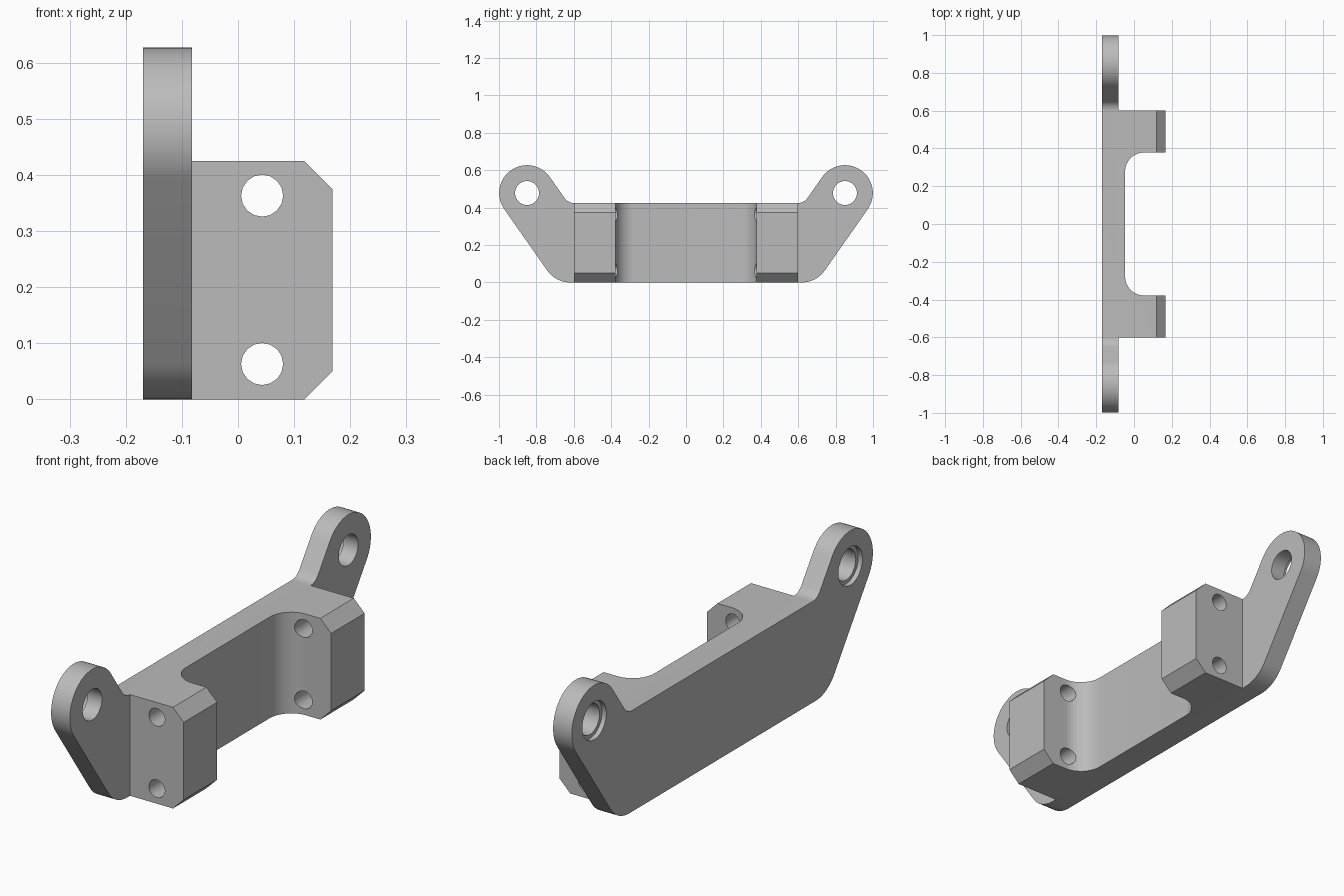
import bpy, bmesh
from math import sin, cos, pi, tan, radians
from mathutils import Vector, Matrix

cube = bpy.data.objects.get("Cube")
if cube:
    bpy.data.objects.remove(cube, do_unlink=True)

grey = bpy.data.materials.new("plain grey")
grey.use_nodes = True
COLOUR = (0.5, 0.5, 0.5, 1)
grey.diffuse_color = COLOUR
grey.node_tree.nodes["Principled BSDF"].inputs["Base Color"].default_value = COLOUR

HEIGHT = 0.425
BACK, PLATE_FRONT, NOSE = -0.169, -0.082, 0.168


def finish(name, bm):
    bmesh.ops.recalc_face_normals(bm, faces=bm.faces)
    mesh = bpy.data.meshes.new(name)
    bm.to_mesh(mesh)
    bm.free()
    mesh.materials.append(grey)
    ob = bpy.data.objects.new(name, mesh)
    bpy.context.collection.objects.link(ob)
    return ob


def extrude(name, points, offset):
    bm = bmesh.new()
    near = [bm.verts.new(p) for p in points]
    far = [bm.verts.new(Vector(p) + Vector(offset)) for p in points]
    bm.faces.new(near)
    bm.faces.new(far[::-1])
    for i in range(len(near)):
        bm.faces.new((near[i], near[i - 1], far[i - 1], far[i]))
    return finish(name, bm)


def cylinder(name, centre, radius, length, axis, sides):
    bm = bmesh.new()
    turn = Matrix.Rotation(pi / 2, 4, "Y" if axis == "X" else "X")
    bmesh.ops.create_cone(bm, cap_ends=True, segments=sides, radius1=radius, radius2=radius,
                          depth=length, matrix=Matrix.Translation(centre) @ turn)
    return finish(name, bm)


def combine(ob, other, operation):
    mod = ob.modifiers.new(operation, "BOOLEAN")
    mod.operation, mod.solver, mod.object = operation, "EXACT", other
    bpy.context.view_layer.objects.active = ob
    bpy.ops.object.modifier_apply(modifier=mod.name)
    bpy.data.objects.remove(other, do_unlink=True)


def fillet(before, corner, after, radius, steps=10):
    """Points of a round that replaces a corner."""
    before, corner, after = Vector(before), Vector(corner), Vector(after)
    a, b = (before - corner).normalized(), (after - corner).normalized()
    half = a.angle(b) / 2
    centre = corner + (a + b).normalized() * radius / sin(half)
    start = (corner + a * radius / tan(half) - centre).normalized()
    end = (corner + b * radius / tan(half) - centre).normalized()
    return [centre + start.slerp(end, i / steps) * radius for i in range(steps + 1)]


# Plate with an angled, rounded ear at each end
ear, ear_r, slope = Vector((0.85, 0.478)), 0.149, radians(55)
side = Vector((sin(slope), -cos(slope)))
outer, inner = ear + side * ear_r, ear - side * ear_r
foot = Vector((outer.x - outer.y / tan(slope), 0))
armpit = Vector((inner.x - (inner.y - HEIGHT) / tan(slope), HEIGHT))
half = fillet((0, 0), foot, outer, 0.15)
half += [ear + ear_r * Vector((cos(slope - pi / 2 + pi * i / 32), sin(slope - pi / 2 + pi * i / 32)))
         for i in range(33)]
half += fillet(inner, armpit, (0, HEIGHT), 0.06)
outline = half + [Vector((-p.x, p.y)) for p in reversed(half)]
bracket = extrude("mounting_bracket", [(BACK, p.x, p.y) for p in outline], (PLATE_FRONT - BACK, 0, 0))

# Body with two forward lugs around a round-cornered pocket
floor_x, lug_in, lug_out = -0.047, 0.378, 0.6
half = [Vector((BACK + 0.03, lug_out)), Vector((NOSE, lug_out)), Vector((NOSE, lug_in))]
half += fillet((NOSE, lug_in), (floor_x, lug_in), (floor_x, 0), 0.1, 12)
outline = half + [Vector((p.x, -p.y)) for p in reversed(half)]
body = extrude("lug_body", [(p.x, p.y, 0) for p in outline], (0, 0, HEIGHT))

# Bevelled top and bottom edges of the lug noses
for z, d in ((0, 1), (HEIGHT, -1)):
    e = 0.05
    tri = [(NOSE - 2 * e, z - d * e), (NOSE + e, z - d * e), (NOSE + e, z + d * 2 * e)]
    combine(body, extrude("nose_cutter", [(x, -1, zz) for x, zz in tri], (0, 2, 0)), "DIFFERENCE")
combine(bracket, body, "UNION")

# Ear holes with a shallow counterbore at the back
for s in (-1, 1):
    centre = (BACK, s * ear.x, ear.y)
    combine(bracket, cylinder("ear_hole", centre, 0.064, 0.4, "X", 40), "DIFFERENCE")
    combine(bracket, cylinder("ear_counterbore", centre, 0.08, 0.04, "X", 40), "DIFFERENCE")

# Cross holes through both lugs
for z in (0.063, 0.363):
    combine(bracket, cylinder("lug_hole", (0.043, 0, z), 0.0375, 2, "Y", 16), "DIFFERENCE")

bpy.ops.object.select_all(action="DESELECT")
bracket.select_set(True)
bpy.context.view_layer.objects.active = bracket
bpy.ops.object.shade_smooth_by_angle(angle=radians(30))
